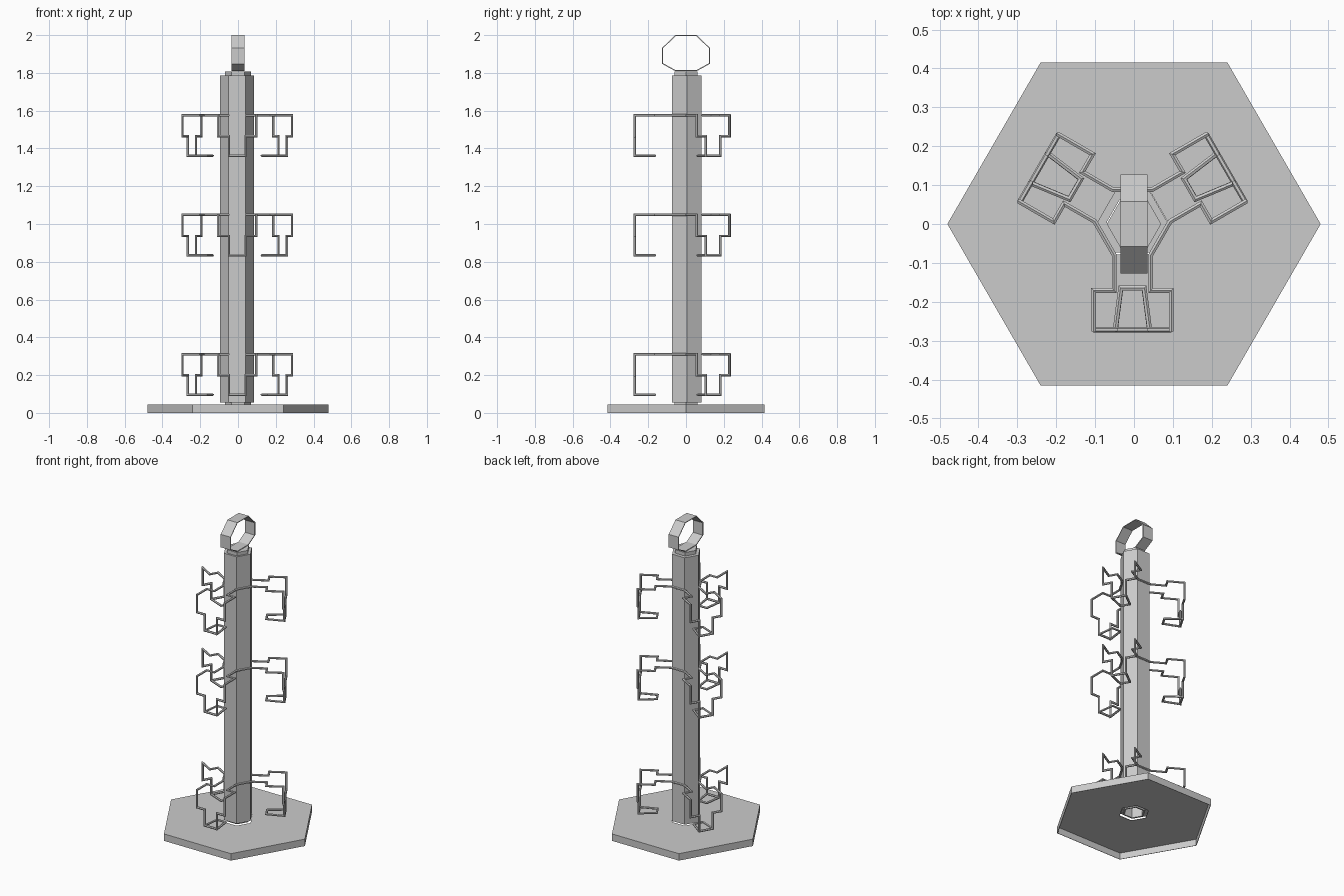
import bpy, bmesh, math
from mathutils import Vector, Matrix

cube = bpy.data.objects.get("Cube")
if cube:
    bpy.data.objects.remove(cube)

grey = bpy.data.materials.new("light_grey")
grey.use_nodes = True
colour = (0.6, 0.6, 0.6, 1)
grey.diffuse_color = colour
grey.node_tree.nodes["Principled BSDF"].inputs["Base Color"].default_value = colour

AXIS = Vector((-0.004, 0.005, 0))   # centre of the pole and hooks
UP = Vector((0, 0, 1))


def finish(name, bm):
    bmesh.ops.recalc_face_normals(bm, faces=bm.faces)
    mesh = bpy.data.meshes.new(name)
    bm.to_mesh(mesh)
    bm.free()
    obj = bpy.data.objects.new(name, mesh)
    mesh.materials.append(grey)
    bpy.context.collection.objects.link(obj)
    return obj


def skin(bm, rings, closed):
    """Join successive point rings with quads."""
    loops = [[bm.verts.new(p) for p in ring] for ring in rings]
    for i in range(len(loops) if closed else len(loops) - 1):
        a, b = loops[i], loops[(i + 1) % len(loops)]
        for j in range(len(a)):
            k = (j + 1) % len(a)
            bm.faces.new((a[j], a[k], b[k], b[j]))
    return loops


def hexagon(radius, z=0.0):
    turn = math.pi / 3
    return [Vector((radius * math.cos(i * turn), radius * math.sin(i * turn), z))
            for i in range(6)]


def lathe(name, profile, centre, closed=False):
    """Hexagonal solid from (radius, height) pairs."""
    bm = bmesh.new()
    loops = skin(bm, [[p + centre for p in hexagon(r, z)] for r, z in profile], closed)
    if not closed:
        bm.faces.new(loops[0])
        bm.faces.new(loops[-1])
    return finish(name, bm)


def wire(bm, points, radius):
    """Closed six-sided wire with mitred corners."""
    n = len(points)
    dirs = [(points[(i + 1) % n] - points[i]).normalized() for i in range(n)]
    u, rings = UP.copy(), []
    for i in range(n):
        d, nxt = dirs[i], dirs[(i + 1) % n]
        v, mitre = d.cross(u), d + nxt
        ring = []
        for corner in hexagon(radius):
            off = u * corner.x + v * corner.y
            ring.append(points[(i + 1) % n] + off - d * (off.dot(mitre) / d.dot(mitre)))
        rings.append(ring)
        u = d.rotation_difference(nxt) @ u
    skin(bm, rings, True)


def bar(bm, start, end, radius):
    """Straight six-sided rod."""
    turn = (end - start).to_track_quat('Z', 'Y')
    skin(bm, [[end_point + turn @ p for p in hexagon(radius)]
              for end_point in (start, end)], False)


# Base tray open underneath, hollow pole and inner core
zero = Vector((0, 0, 0))
lathe("base_tray", [(0.09, 0.045), (0.48, 0.045), (0.48, 0), (0.477, 0),
                    (0.477, 0.042), (0.09, 0.042)], zero, True)
lathe("pole", [(0.09, 0.055), (0.09, 1.785), (0.066, 1.785), (0.066, 0.055)], AXIS, True)
lathe("core", [(0.06, 1.75), (0.06, 0.045), (0.07, 0.045), (0.07, 1.807)], zero)

# Carrying ring: flattened octagon resting on the core
half_ring = [(0.058, 2.0), (0.127, 1.932), (0.127, 1.848), (0.058, 1.81)]
outline = [Vector((0, y, z)) for y, z in half_ring]
outline += [Vector((0, -y, z)) for y, z in reversed(half_ring)]
middle = Vector((0, 0, 1.905))
bm = bmesh.new()
skin(bm, [[middle + (p - middle) * size + Vector((x, 0, 0)) for p in outline]
          for size, x in ((1, -0.035), (1, 0.035), (0.95, 0.035), (0.95, -0.035))], True)
finish("carrying_ring", bm)

# Half of one hook: sideways, outwards, down, back
half_hook = [Vector(p) for p in (
    (0.047, 0.085, 0), (0.047, 0.176, 0), (0.1, 0.176, 0), (0.1, 0.277, 0),
    (0.1, 0.277, -0.112), (0.044, 0.277, -0.112), (0.044, 0.277, -0.215),
    (0.03, 0.17, -0.215))]


def mirror(p):
    return Vector((-p.x, p.y, p.z))


hook = half_hook + [mirror(p) for p in reversed(half_hook)]

# Each tier is one closed wire around the pole with three hooks
for tier, height in (("lower", 0.311), ("middle", 1.049), ("upper", 1.576)):
    bm = bmesh.new()
    centre = AXIS + UP * height
    path = []
    for i in range(3):
        spin = Matrix.Rotation(math.pi - i * 2 * math.pi / 3, 3, 'Z')
        path += [spin @ mirror(p) + centre for p in hook]
        # Cross bar closing the foot of the hook
        foot = half_hook[-2]
        bar(bm, spin @ foot + centre, spin @ mirror(foot) + centre, 0.007)
    wire(bm, path, 0.007)
    finish(tier + "_hooks", bm)
